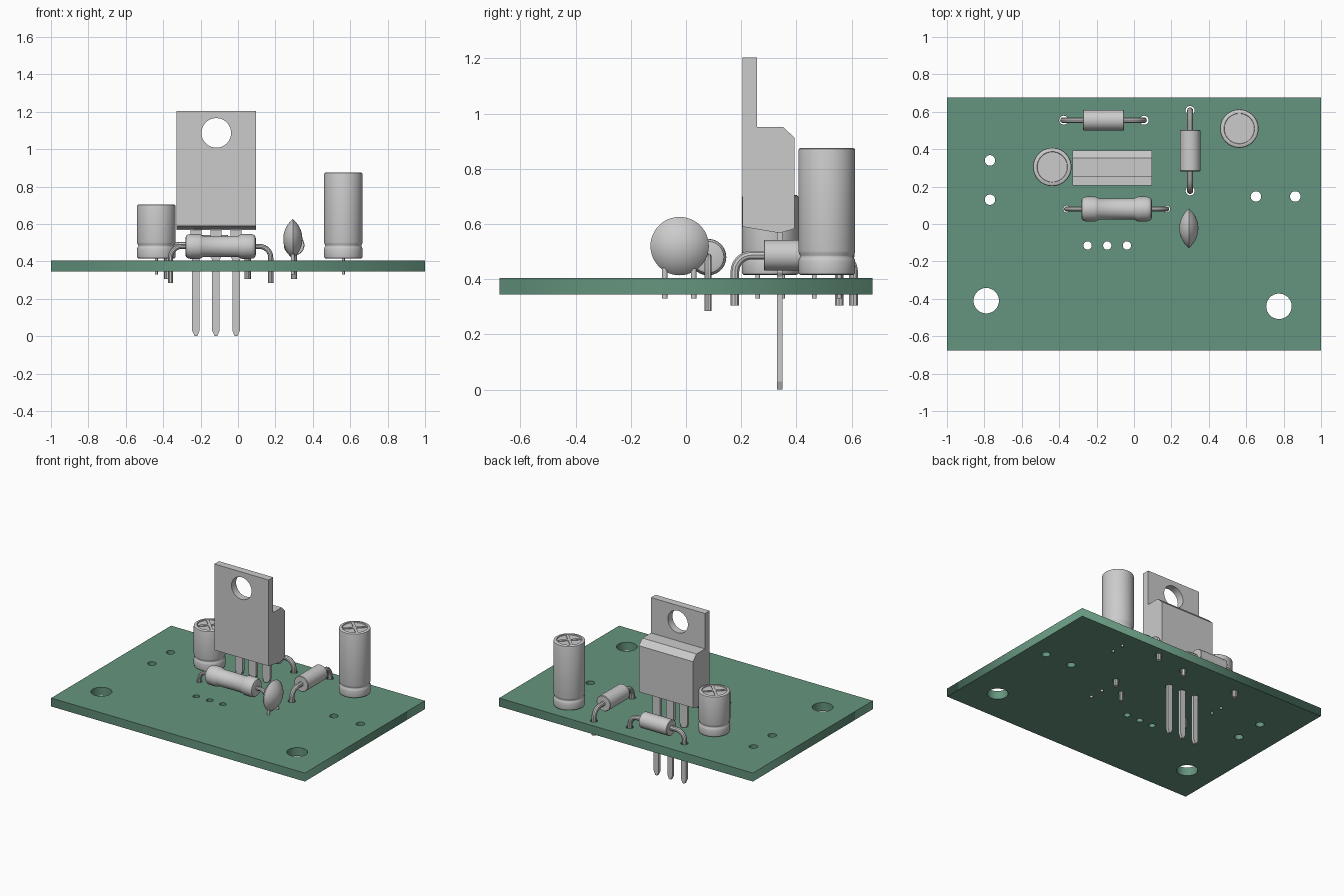
import bpy, bmesh, math
from mathutils import Matrix, Vector

if "Cube" in bpy.data.objects:
    bpy.data.objects.remove(bpy.data.objects["Cube"])


def select(ob):
    bpy.ops.object.select_all(action='DESELECT')
    ob.select_set(True)
    bpy.context.view_layer.objects.active = ob


def add_mesh(name, bm, smooth=True):
    bmesh.ops.recalc_face_normals(bm, faces=bm.faces[:])
    me = bpy.data.meshes.new(name)
    bm.to_mesh(me)
    bm.free()
    ob = bpy.data.objects.new(name, me)
    bpy.context.collection.objects.link(ob)
    if smooth:
        select(ob)
        bpy.ops.object.shade_smooth_by_angle(angle=math.radians(35))
    return ob


def lathe(name, profile, loc, axis='Z', segs=40):
    """Revolve (radius, height) pairs about an axis; ends are capped."""
    turn = {'Z': Matrix(), 'X': Matrix.Rotation(math.pi / 2, 4, 'Y'),
            'Y': Matrix.Rotation(-math.pi / 2, 4, 'X')}[axis]
    m = Matrix.Translation(loc) @ turn
    bm = bmesh.new()
    rings = []
    for r, h in profile:
        n = segs if r > 0 else 1
        rings.append([bm.verts.new(m @ Vector((r * math.cos(2 * math.pi * i / segs),
                                               r * math.sin(2 * math.pi * i / segs), h)))
                      for i in range(n)])
    for a, b in zip(rings, rings[1:]):
        for i in range(segs):
            j = (i + 1) % segs
            quad = [a[i % len(a)], a[j % len(a)], b[j % len(b)], b[i % len(b)]]
            bm.faces.new(list(dict.fromkeys(quad)))
    for ring in (rings[0], rings[-1]):
        if len(ring) > 2:
            bm.faces.new(ring)
    return add_mesh(name, bm)


def extrude(name, outline, offset):
    """Prism from a closed outline of 3D points."""
    bm = bmesh.new()
    f = bm.faces.new([bm.verts.new(p) for p in outline])
    out = bmesh.ops.extrude_face_region(bm, geom=[f])['geom']
    bmesh.ops.translate(bm, vec=offset, verts=[v for v in out if isinstance(v, bmesh.types.BMVert)])
    return add_mesh(name, bm, False)


def to_mesh(name, curve):
    ob = bpy.data.objects.new(name, curve)
    bpy.context.collection.objects.link(ob)
    select(ob)
    bpy.ops.object.convert(target='MESH')
    return bpy.context.object


def add_spline(curve, pts, cyclic=False):
    s = curve.splines.new('POLY')
    s.points.add(len(pts) - 1)
    for p, co in zip(s.points, pts):
        p.co = (*co, 1)
    s.use_cyclic_u = cyclic


def bent_lead(name, centre, half, axis, radius, z_end, bend=0.06):
    """Staple-shaped wire: down, round the bend, across and down again."""
    cx, cy, cz = centre
    side = [(half, z_end)] + [(half - bend + bend * math.cos(a), cz - bend + bend * math.sin(a))
                              for a in [math.pi / 2 * i / 8 for i in range(9)]]
    path = side + [(-u, z) for u, z in reversed(side)]
    cu = bpy.data.curves.new(name, 'CURVE')
    cu.dimensions = '3D'
    cu.bevel_depth, cu.bevel_resolution, cu.use_fill_caps = radius, 3, True
    add_spline(cu, [(cx + u, cy, z) if axis == 'X' else (cx, cy + u, z) for u, z in path])
    ob = to_mesh(name, cu)
    select(ob)
    bpy.ops.object.shade_smooth_by_angle(angle=math.radians(35))


def pin(name, x, y, r, z0, z1):
    lathe(name, [(r, z0), (r, z1)], (x, y, 0), segs=16)


LEAD_X = (-0.225, -0.118, -0.01)

# Circuit board with drilled holes
cu = bpy.data.curves.new('circuit_board', 'CURVE')
cu.dimensions, cu.fill_mode, cu.extrude = '2D', 'BOTH', 0.03
add_spline(cu, [(-1, -.675, 0), (1, -.675, 0), (1, .675, 0), (-1, .675, 0)], True)
holes = [(-.79, -.41, .068), (.775, -.44, .068),
         (-.77, .34, .028), (-.77, .13, .028), (.652, .147, .028), (.862, .147, .028)]
holes += [(x, -.115, .022) for x in (-.248, -.143, -.038)]
holes += [(x, .34, .025) for x in LEAD_X]
holes += [(-.376, .555, .024), (.054, .555, .024), (.3, .607, .024), (.3, .177, .024)]
holes += [(-.36, .08, .018), (.175, .08, .018)]
for hx, hy, hr in holes:
    add_spline(cu, [(hx + hr * math.cos(math.pi * i / 16), hy + hr * math.sin(math.pi * i / 16), 0)
                    for i in range(32)], True)
board = to_mesh('circuit_board', cu)
board.location.z = 0.375
green = bpy.data.materials.new('board_green')
green.diffuse_color = (0.13, 0.30, 0.21, 1)
green.use_nodes = True
green.node_tree.nodes["Principled BSDF"].inputs["Base Color"].default_value = green.diffuse_color
board.data.materials.clear()
board.data.materials.append(green)

# Regulator: tab and body share one side profile, with a mounting hole
side = [(.205, .59), (.205, 1.203), (.257, 1.203), (.257, .951), (.353, .951),
        (.393, .912), (.393, .583), (.34, .567)]
body = extrude('regulator_body', [(-.33, y, z) for y, z in side], (.427, 0, 0))
cutter = lathe('tab_hole_cutter', [(.079, -.1), (.079, .1)], (-.116, .23, 1.087), 'Y', 48)
cutter.hide_render = True
cutter.hide_set(True)
mod = body.modifiers.new('hole', 'BOOLEAN')
mod.operation, mod.object, mod.solver = 'DIFFERENCE', cutter, 'EXACT'
select(body)
bpy.ops.object.modifier_apply(modifier='hole')
bpy.data.objects.remove(cutter)
bpy.ops.object.shade_smooth_by_angle(angle=math.radians(30))

# Regulator legs: wide shoulder, narrow shank, tapered tip
for i, x in enumerate(LEAD_X):
    half = [(.03, .585), (.03, .425), (.02, .41), (.02, .03), (.007, 0)]
    outline = [(x + w, .33, z) for w, z in half] + [(x - w, .33, z) for w, z in reversed(half)]
    extrude(f'regulator_leg_{i + 1}', outline, (0, .02, 0))

# Electrolytic capacitors with crimped can and cross-vented top
for label, x, y, top in (('short', -.437, .305, .705), ('tall', .563, .51, .876)):
    can = [(.094, .415), (.101, .419), (.103, .427), (.103, .465), (.101, .473), (.096, .481),
           (.096, .485), (.101, .493), (.103, .503), (.103, top - .012), (.101, top - .004),
           (.095, top), (.082, top), (.080, top - .006), (0, top - .006)]
    lathe(f'{label}_capacitor_can', can, (x, y, 0), segs=48)
    for k, ang in enumerate((45, 135)):
        bm = bmesh.new()
        bmesh.ops.create_cube(bm, size=1, matrix=Matrix.Translation((x, y, top - .005))
                              @ Matrix.Rotation(math.radians(ang), 4, 'Z')
                              @ Matrix.Diagonal((.16, .018, .008, 1)))
        add_mesh(f'{label}_capacitor_vent_{k + 1}', bm, False)
    for k, s in enumerate((-1, 1)):
        pin(f'{label}_capacitor_pin_{k + 1}', x, y + s * .045, .008, .33, .43)

# Diodes: plain cylinders on bent wire
for label, c, axis in (('rear', (-.163, .555, .487), 'X'), ('side', (.3, .392, .487), 'Y')):
    lathe(f'{label}_diode_body', [(.052, -.110), (.055, -.107), (.055, .107), (.052, .110)], c, axis)
    bent_lead(f'{label}_diode_lead', c, .215, axis, .0165, .305)

# Resistor: rounded end caps with a thinner middle
c = (-.093, .08, .48)
end = [(.045, .188), (.057, .184), (.064, .174), (.066, .162), (.066, .115), (.063, .105), (.057, .095)]
lathe('resistor_body', [(r, -h) for r, h in end] + end[::-1], c, 'X')
bent_lead('resistor_lead', c, .268, 'X', .0135, .285)

# Ceramic disc capacitor: lens shape from two sphere caps
R, T = .135, .051
half = [(math.sqrt(max(0, R * R - (R - T + h) ** 2)), h) for h in [T * math.sin(math.pi / 2 * i / 10) for i in range(10)]]
lens = half + [(0, T)]
lathe('ceramic_disc', [(r, -h) for r, h in lens[:0:-1]] + lens, (.293, -.023, .52), 'X', 48)
for k, y in enumerate((-.077, .028)):
    pin(f'ceramic_disc_pin_{k + 1}', .293, y, .010, .33, .46)
